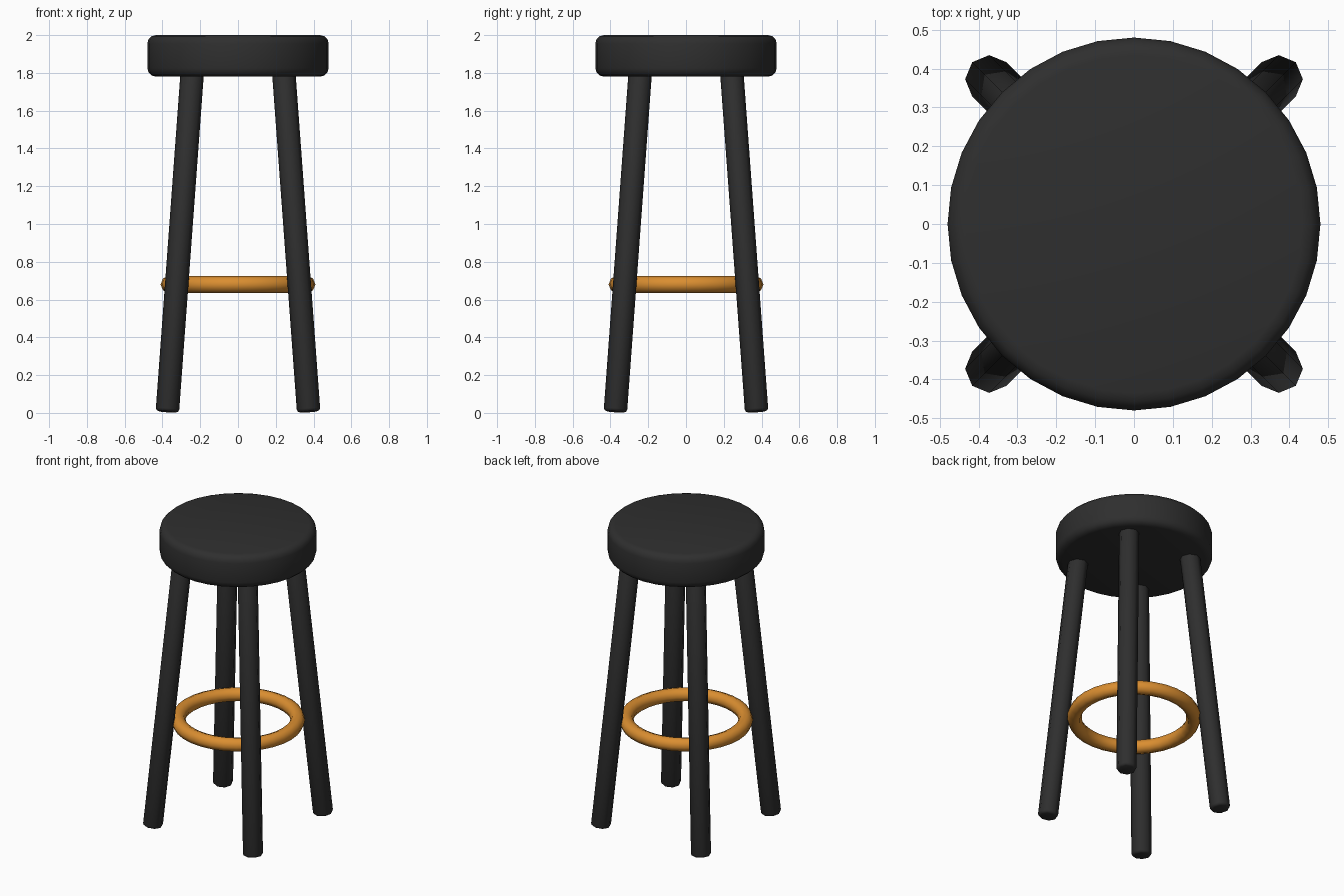
import bpy, math
from mathutils import Vector

if "Cube" in bpy.data.objects:
    bpy.data.objects.remove(bpy.data.objects["Cube"])


def material(name, rgb):
    m = bpy.data.materials.new(name)
    m.diffuse_color = (*rgb, 1)
    m.use_nodes = True
    m.node_tree.nodes["Principled BSDF"].inputs["Base Color"].default_value = m.diffuse_color
    return m


black = material("charcoal black", (0.028, 0.028, 0.028))
amber = material("amber wood", (0.70, 0.27, 0.03))


def finish(name, mat, bevel=0, segments=3, angle=50):
    ob = bpy.context.object
    ob.name = name
    ob.data.materials.append(mat)
    if bevel:
        b = ob.modifiers.new("rounded rim", 'BEVEL')
        b.width, b.segments = bevel, segments
        b.limit_method, b.angle_limit = 'ANGLE', math.radians(60)
        bpy.ops.object.modifier_apply(modifier=b.name)
    bpy.ops.object.shade_smooth_by_angle(angle=math.radians(angle))
    return ob


# Round padded seat
bpy.ops.mesh.primitive_cylinder_add(vertices=32, radius=0.48, depth=0.22,
                                    location=(0, 0, 1.89))
finish("seat", black, 0.045)

# Four splayed legs, ends hidden inside the seat
for sx, side in ((-1, "left"), (1, "right")):
    for sy, end in ((-1, "front"), (1, "back")):
        foot = Vector((sx * 0.374, sy * 0.374, 0.006))
        top = Vector((sx * 0.241, sy * 0.241, 1.82))
        d = top - foot
        bpy.ops.mesh.primitive_cylinder_add(
            vertices=8, radius=0.062, depth=d.length, location=(foot + top) / 2)
        bpy.context.object.rotation_euler = Vector(
            (0, 0, 1)).rotation_difference(d).to_euler()
        finish(f"{end}_{side}_leg", black, 0.015, 2)

# Foot ring
bpy.ops.mesh.primitive_torus_add(major_segments=32, minor_segments=8,
                                 major_radius=0.365, minor_radius=0.045,
                                 location=(0, 0, 0.68))
finish("foot_ring", amber)
